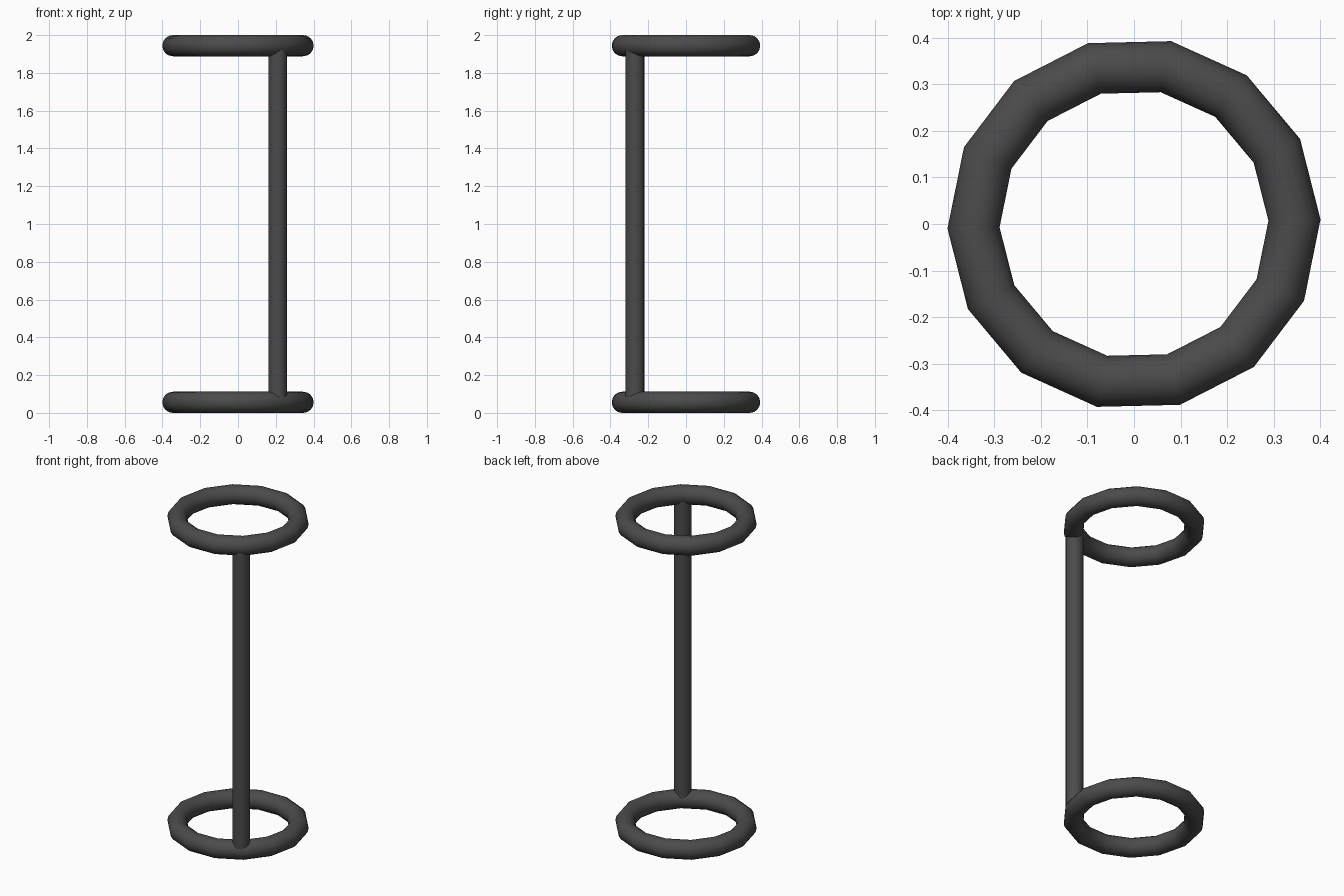
import bpy
from math import radians, cos, sin

if "Cube" in bpy.data.objects:
    bpy.data.objects.remove(bpy.data.objects["Cube"])

RING_R, TUBE_R = 0.345, 0.056
POST_R = 0.05
LOW_Z, HIGH_Z = TUBE_R, 2 - TUBE_R

mat = bpy.data.materials.new("dark_grey")
mat.diffuse_color = (0.07, 0.07, 0.07, 1)
mat.use_nodes = True
mat.node_tree.nodes["Principled BSDF"].inputs["Base Color"].default_value = mat.diffuse_color


def finish(name):
    ob = bpy.context.object
    ob.name = name
    ob.data.materials.append(mat)
    bpy.ops.object.shade_smooth_by_angle(angle=radians(40))


# Bottom and top rings, coarse around and finer in section
for name, z in (("bottom_ring", LOW_Z), ("top_ring", HIGH_Z)):
    bpy.ops.mesh.primitive_torus_add(
        major_segments=14, minor_segments=16,
        major_radius=RING_R, minor_radius=TUBE_R,
        location=(0, 0, z), rotation=(0, 0, radians(1.4)))
    finish(name)

# Upright post joining the rings at the front right
a = radians(-52)
bpy.ops.mesh.primitive_cylinder_add(
    vertices=16, radius=POST_R, depth=HIGH_Z - LOW_Z,
    location=(0.342 * cos(a), 0.342 * sin(a), 1))
finish("post")
